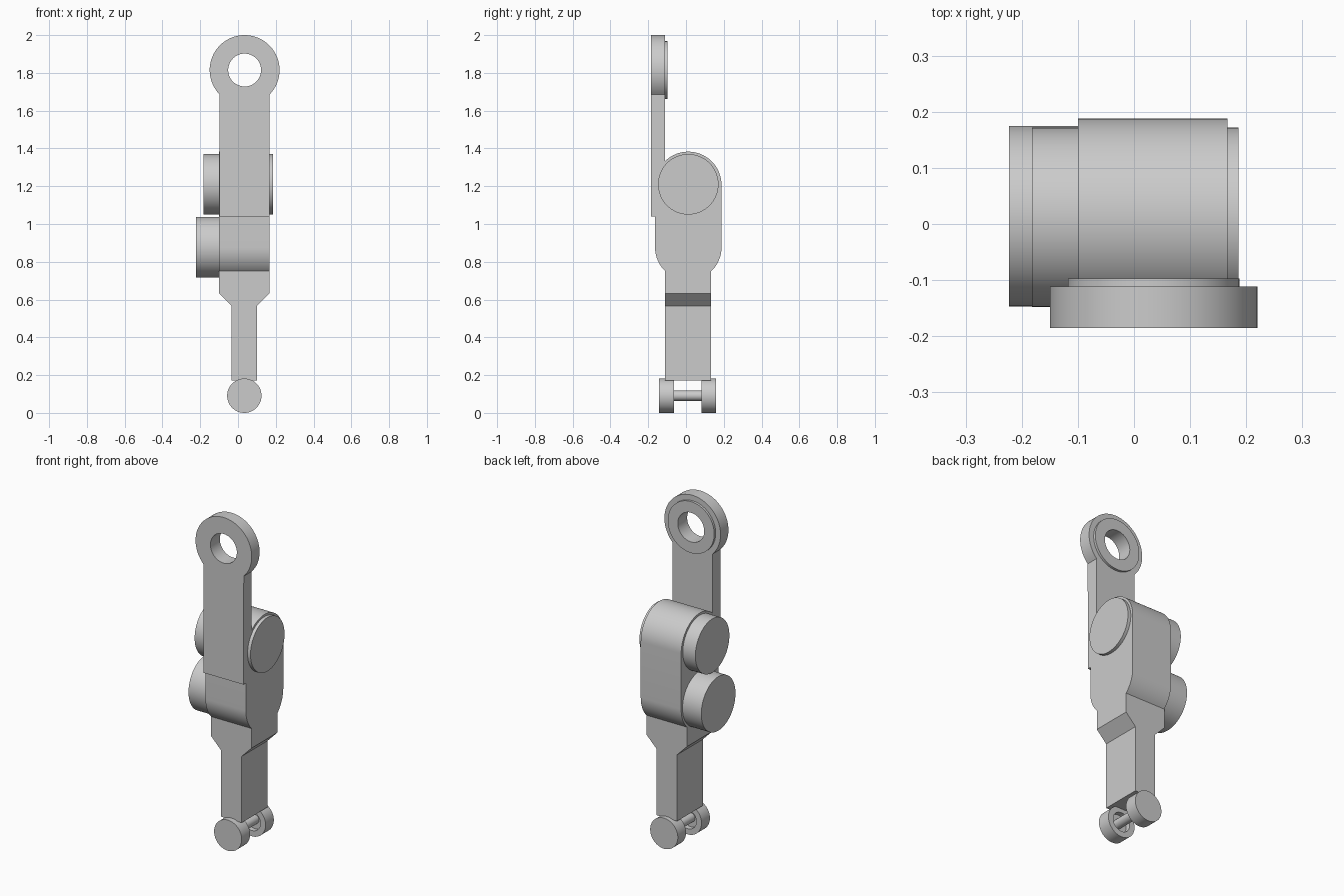
import bpy, bmesh
from math import sin, cos, pi, acos, asin, sqrt
from mathutils import Vector

cube = bpy.data.objects.get("Cube")
if cube:
    bpy.data.objects.remove(cube, do_unlink=True)

grey = bpy.data.materials.new("plain grey")
grey.use_nodes = True
colour = (0.6, 0.6, 0.6, 1)
grey.diffuse_color = colour
grey.node_tree.nodes["Principled BSDF"].inputs["Base Color"].default_value = colour


def finish(name, bm):
    bmesh.ops.remove_doubles(bm, verts=bm.verts, dist=1e-5)
    bmesh.ops.recalc_face_normals(bm, faces=bm.faces)
    mesh = bpy.data.meshes.new(name)
    bm.to_mesh(mesh)
    bm.free()
    mesh.materials.append(grey)
    obj = bpy.data.objects.new(name, mesh)
    bpy.context.collection.objects.link(obj)
    bpy.ops.object.select_all(action="DESELECT")
    obj.select_set(True)
    bpy.context.view_layer.objects.active = obj
    bpy.ops.object.shade_smooth_by_angle(angle=pi / 6)
    return obj


def arc(u, z, r, a0, a1, n):
    return [(u + r * cos(a0 + (a1 - a0) * i / n), z + r * sin(a0 + (a1 - a0) * i / n))
            for i in range(n + 1)]


def prism(name, loops, axis, lo, hi):
    """Extrude outlines (the later ones are holes) along x or y."""
    bm = bmesh.new()
    for loop in loops:
        vs = [bm.verts.new((lo, u, z) if axis == "x" else (u, lo, z)) for u, z in loop]
        for i, v in enumerate(vs):
            bm.edges.new((vs[i - 1], v))
    if len(loops) == 1:
        bm.faces.new(vs)
    else:
        bmesh.ops.triangle_fill(bm, edges=bm.edges[:], use_beauty=True)
    ext = bmesh.ops.extrude_face_region(bm, geom=bm.faces[:], use_keep_orig=True)
    step = Vector((hi - lo, 0, 0)) if axis == "x" else Vector((0, hi - lo, 0))
    bmesh.ops.translate(bm, vec=step,
                        verts=[g for g in ext["geom"] if isinstance(g, bmesh.types.BMVert)])
    return finish(name, bm)


def lathe(name, profile, axis, u, z, closed=False, n=64):
    """Turn (radius, position) points about a line along x or y."""
    bm = bmesh.new()
    rings = []
    for r, t in profile:
        pts = [(u + r * cos(2 * pi * i / n), z + r * sin(2 * pi * i / n)) for i in range(n)]
        rings.append([bm.verts.new((t, a, b) if axis == "x" else (a, t, b)) for a, b in pts])
    pairs = list(zip(rings, rings[1:])) + ([(rings[-1], rings[0])] if closed else [])
    for p, q in pairs:
        for i in range(n):
            bm.faces.new((p[i - 1], p[i], q[i], q[i - 1]))
    return finish(name, bm)


def disc(name, r, lo, hi, axis, u, z):
    return lathe(name, [(0, lo), (r, lo), (r, hi), (0, hi)], axis, u, z)


MID = 0.0335                     # centre line in x
HALF = 0.133                     # half width of the body
JOINT_Y, UPPER_Z, LOWER_Z, JOINT_R = 0.012, 1.207, 0.877, 0.176
SHIN_FRONT, SHIN_BACK = -0.11, 0.133

# Joint housing: rounded block narrowing into the top of the shin
front_cut = -acos((SHIN_FRONT - JOINT_Y) / JOINT_R)
back_cut = -acos((SHIN_BACK - JOINT_Y) / JOINT_R)
housing = (arc(JOINT_Y, UPPER_Z, JOINT_R, 0, pi, 40)
           + arc(JOINT_Y, LOWER_Z, JOINT_R, -pi, front_cut, 12)
           + [(SHIN_FRONT, 0.633), (SHIN_BACK, 0.633)]
           + arc(JOINT_Y, LOWER_Z, JOINT_R, back_cut, 0, 12))
prism("joint_housing", [housing], "x", MID - HALF, MID + HALF)

# Shin: tapers in, then runs straight down
shin = [(MID + s * w, z) for s, rows in
        ((-1, [(HALF, 0.633), (0.068, 0.567), (0.068, 0.172)]),
         (1, [(0.068, 0.172), (0.068, 0.567), (HALF, 0.633)])) for w, z in rows]
prism("shin", [shin], "y", SHIN_FRONT, SHIN_BACK)

# Joint caps on the sides of the housing
disc("upper_joint_cap_left", 0.16, MID + HALF - 0.01, 0.186, "x", JOINT_Y, UPPER_Z + 0.003)
disc("upper_joint_cap_right", 0.16, -0.182, MID - HALF + 0.01, "x", JOINT_Y, UPPER_Z + 0.003)
disc("lower_joint_cap_right", 0.161, -0.223, MID - HALF + 0.01, "x", JOINT_Y + 0.002, LOWER_Z)

# Upper arm: plate with a round eye
EYE_X, EYE_Z, EYE_R, HOLE_R = 0.035, 1.815, 0.185, 0.087
arm_half = HALF - 0.0005
neck = asin(sqrt(1 - (arm_half / EYE_R) ** 2))
outline = (arc(EYE_X, EYE_Z, EYE_R, -neck, pi + neck, 56)
           + [(MID - arm_half, 1.04), (MID + arm_half, 1.04)])
hole = arc(EYE_X, EYE_Z, HOLE_R, 0, 2 * pi, 64)[:-1]
prism("upper_arm", [outline, hole], "y", -0.185, -0.111)
lathe("eye_collar", [(HOLE_R, -0.111), (0.153, -0.111), (0.153, -0.097), (HOLE_R, -0.097)],
      "y", EYE_X, EYE_Z, closed=True)

# Foot rollers with recessed inner faces, joined by an axle
ROLL_Z, ROLL_R = 0.091, 0.091
for name, outer, inner, recess in (("front_roller", -0.143, -0.064, -0.094),
                                   ("back_roller", 0.159, 0.082, 0.112)):
    lathe(name, [(0, outer), (ROLL_R, outer), (ROLL_R, inner), (0.057, inner),
                 (0.057, recess), (0, recess)], "y", MID, ROLL_Z)
disc("roller_axle", 0.027, -0.1, 0.118, "y", MID, ROLL_Z)
